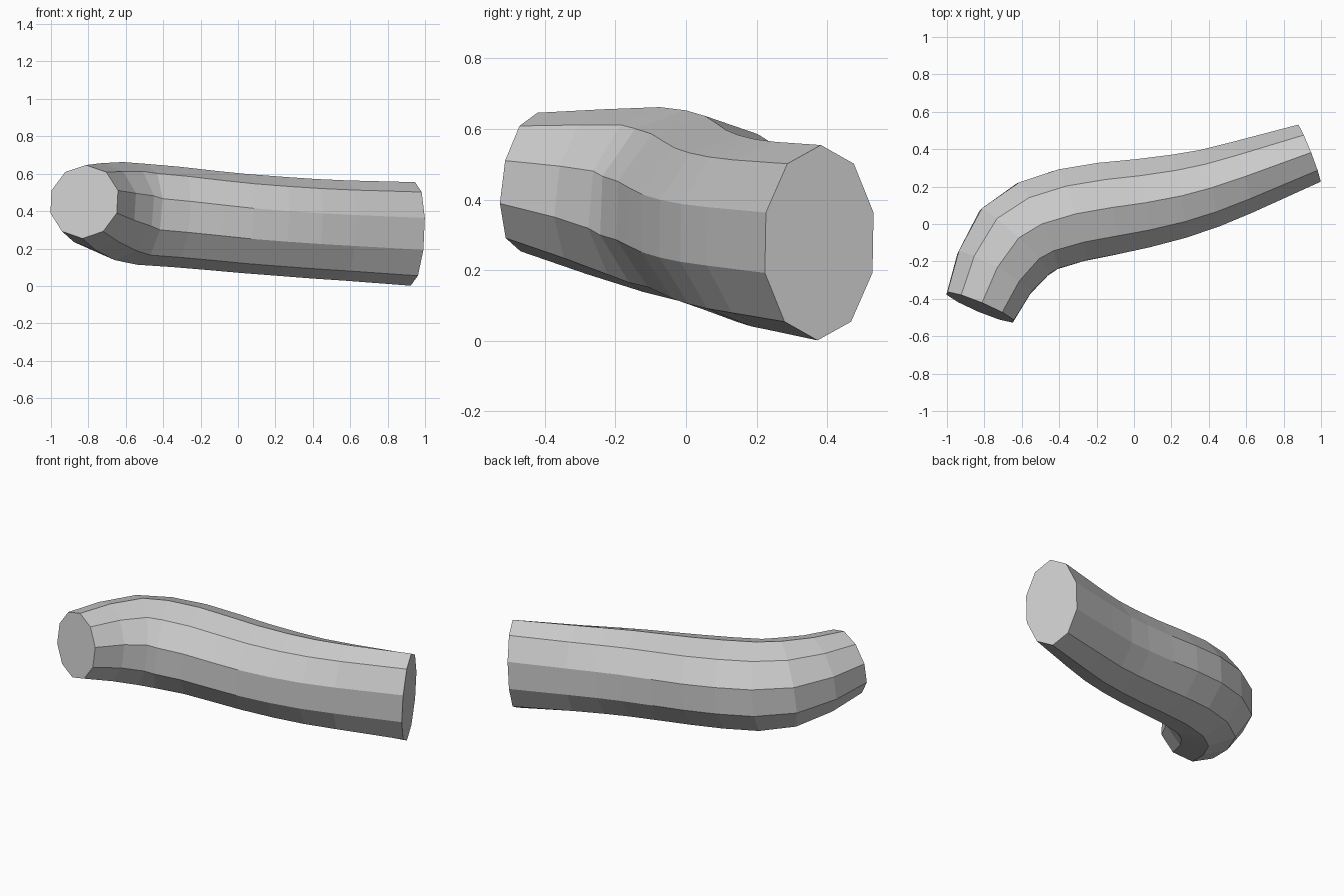
import bpy
import bmesh
from math import sin, cos, pi
from mathutils import Vector

default_cube = bpy.data.objects.get("Cube")
if default_cube:
    bpy.data.objects.remove(default_cube, do_unlink=True)

SIDES = 10

# Sections along the limb: back edge (x, y), front edge (x, y), centre height, half height
SECTIONS = [
    ((-1, -.37), (-.645, -.52), .45, .198),
    ((-.94, -.15), (-.55, -.366), .423, .235),
    ((-.82, .077), (-.455, -.27), .4, .264),
    ((-.62, .22), (-.41, -.24), .383, .271),
    ((-.41, .29), (-.257, -.195), .369, .269),
    ((-.2, .325), (-.08, -.16), .35, .266),
    ((0, .345), (.08, -.125), .333, .265),
    ((.2, .37), (.27, -.075), .318, .265),
    ((.35, .395), (.45, -.015), .306, .266),
    ((.53, .44), (.63, .06), .296, .268),
    ((.875, .53), (.995, .225), .278, .277),
]


def make_material(name, colour):
    material = bpy.data.materials.new(name)
    material.use_nodes = True
    material.diffuse_color = colour
    shader = next(n for n in material.node_tree.nodes if n.type == "BSDF_PRINCIPLED")
    shader.inputs["Base Color"].default_value = colour
    return material


def section_centre(section):
    back, front, height, _ = section
    middle = (Vector(back) + Vector(front)) / 2
    return Vector((middle.x, middle.y, height))


def add_ring(bm, index, centres):
    """Ten-sided oval ring, tilted square to the slope of the path."""
    back, front, _, half_height = SECTIONS[index]
    last = len(centres) - 1
    tangent = centres[min(index + 1, last)] - centres[max(index - 1, 0)]
    across = (Vector(back) - Vector(front)).to_3d() / 2
    up = tangent.cross(across).normalized() * half_height
    across /= cos(pi / SIDES)
    angles = [2 * pi * i / SIDES for i in range(SIDES)]
    return [bm.verts.new(centres[index] + across * sin(a) + up * cos(a)) for a in angles]


# Bent limb: bridge neighbouring rings and close both ends
bm = bmesh.new()
centres = [section_centre(s) for s in SECTIONS]
rings = [add_ring(bm, i, centres) for i in range(len(SECTIONS))]
for ring, following in zip(rings, rings[1:]):
    for i in range(SIDES):
        j = (i + 1) % SIDES
        bm.faces.new((ring[i], ring[j], following[j], following[i]))
bm.faces.new(rings[0])
bm.faces.new(rings[-1])
bmesh.ops.recalc_face_normals(bm, faces=bm.faces)

mesh = bpy.data.meshes.new("bent_limb")
bm.to_mesh(mesh)
bm.free()
mesh.materials.append(make_material("light_grey", (.6, .6, .6, 1)))
limb = bpy.data.objects.new("bent_limb", mesh)
bpy.context.scene.collection.objects.link(limb)
